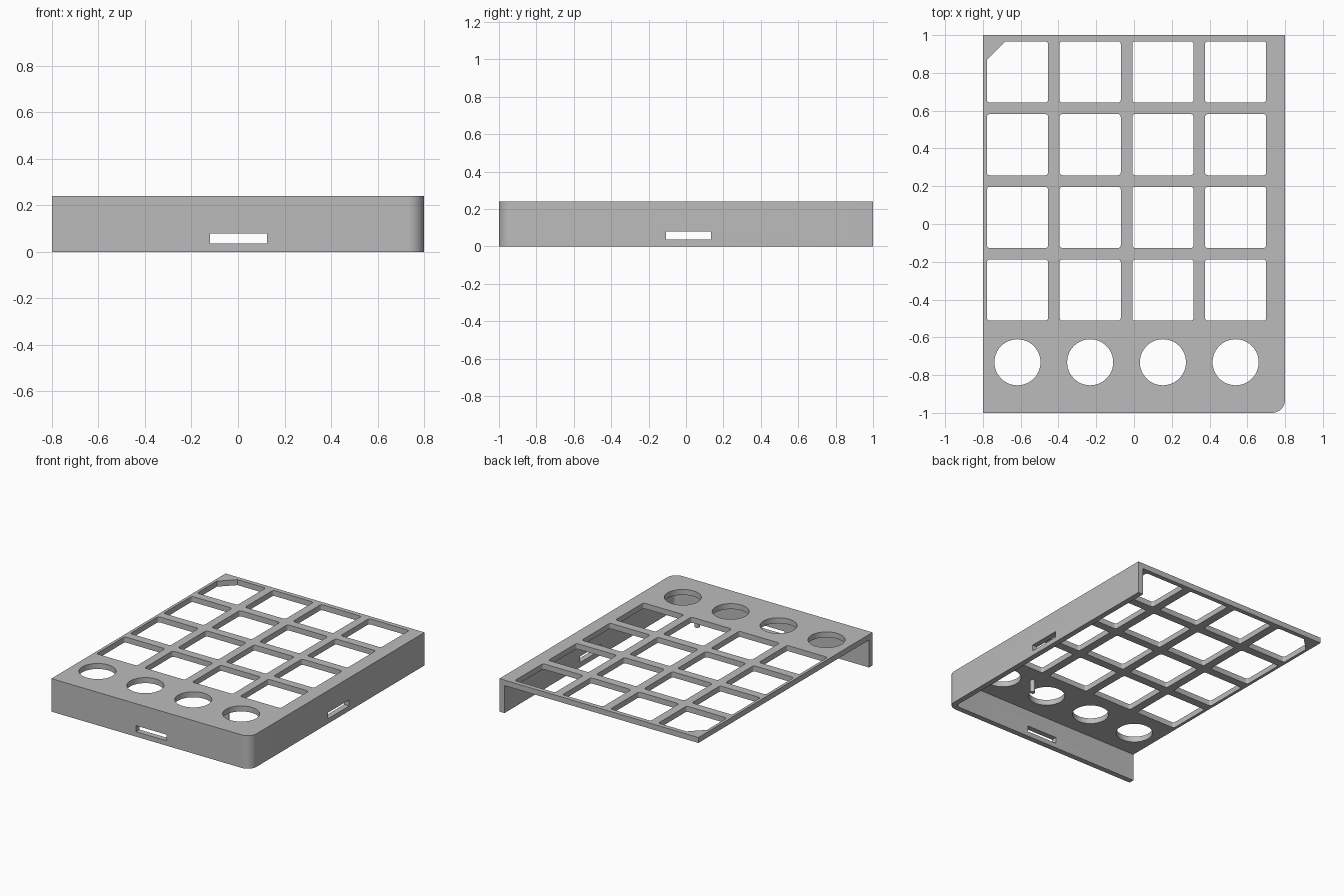
import bpy, bmesh, math
from mathutils import Vector

cube = bpy.data.objects.get("Cube")
if cube:
    bpy.data.objects.remove(cube, do_unlink=True)

W, D, H = 0.8, 1.0, 0.24      # half width, half depth, height
WALL = 0.04                   # wall and plate thickness
PITCH, KEY = 0.385, 0.162     # key spacing, half key opening

grey = bpy.data.materials.new("case_grey")
grey.diffuse_color = (0.5, 0.5, 0.5, 1)
grey.use_nodes = True
grey.node_tree.nodes["Principled BSDF"].inputs["Base Color"].default_value = (0.5, 0.5, 0.5, 1)


def outline(x0, x1, y0, y1, radii, steps=6):
    """Rectangle with one radius per corner, counter-clockwise from lower left."""
    corners = [(x0, y0, 1, 1), (x1, y0, -1, 1), (x1, y1, -1, -1), (x0, y1, 1, -1)]
    pts = []
    for i, ((x, y, sx, sy), r) in enumerate(zip(corners, radii)):
        if r == 0:
            pts.append((x, y))
            continue
        for k in range(steps + 1):
            a = math.pi + (i + k / steps) * math.pi / 2
            pts.append((x + sx * r + r * math.cos(a), y + sy * r + r * math.sin(a)))
    return pts


def circle(x, y, r, n):
    return [(x + r * math.cos(a), y + r * math.sin(a))
            for a in (math.tau * k / n for k in range(n))]


def prisms(name, outlines, z0, z1):
    """One object made of upright prisms over the given outlines."""
    bm = bmesh.new()
    for pts in outlines:
        face = bm.faces.new([bm.verts.new((x, y, z0)) for x, y in pts])
        up = bmesh.ops.extrude_face_region(bm, geom=[face])["geom"]
        bmesh.ops.translate(bm, vec=Vector((0, 0, z1 - z0)),
                            verts=[v for v in up if isinstance(v, bmesh.types.BMVert)])
    bmesh.ops.recalc_face_normals(bm, faces=bm.faces)
    mesh = bpy.data.meshes.new(name)
    bm.to_mesh(mesh)
    bm.free()
    mesh.materials.append(grey)
    ob = bpy.data.objects.new(name, mesh)
    bpy.context.collection.objects.link(ob)
    return ob


def cut(target, cutter):
    cutter.hide_render = True
    mod = target.modifiers.new("cut", "BOOLEAN")
    mod.operation, mod.solver, mod.object = "DIFFERENCE", "EXACT", cutter
    bpy.context.view_layer.objects.active = target
    bpy.ops.object.modifier_apply(modifier=mod.name)
    bpy.data.objects.remove(cutter, do_unlink=True)


def smooth(ob):
    bpy.ops.object.select_all(action="DESELECT")
    ob.select_set(True)
    bpy.context.view_layer.objects.active = ob
    bpy.ops.object.shade_smooth_by_angle(angle=math.radians(30))


# Case: top plate with a front and a left wall, open on the other two sides
case = prisms("case", [outline(-W, W, -D, D, (0, 0.07, 0, 0), 12)], 0, H)
cut(case, prisms("cavity", [outline(-W - 0.1, W - WALL, -D + WALL, D + 0.1,
                                    (0, 0.03, 0, 0), 10)], -0.1, H - WALL))

# Key openings; the back right one has a bevelled corner
columns = [-0.617 + PITCH * i for i in range(4)]
rows = [-0.35 + PITCH * j for j in range(4)]
openings = []
for i, x in enumerate(columns):
    for j, y in enumerate(rows):
        pts = outline(x - KEY, x + KEY, y - KEY, y + KEY, (0.015,) * 4, 4)
        if (i, j) == (0, 3):
            pts = pts[:15] + [(x - KEY + 0.098, y + KEY), (x - KEY, y + KEY - 0.098)]
        openings.append(pts)

# Round knob openings
openings += [circle(x, -0.732, 0.122, 48) for x in columns]
cut(case, prisms("openings", openings, 0.1, H + 0.1))

# Slots through the walls
cut(case, prisms("front_slot", [outline(-0.12, 0.124, -D - 0.1, -D + 0.1, (0,) * 4)], 0.036, 0.08))
cut(case, prisms("side_slot", [outline(W - 0.1, W + 0.1, -0.108, 0.134, (0,) * 4)], 0.036, 0.08))
smooth(case)

# Small peg below the plate
smooth(prisms("peg", [circle(0.356, -0.637, 0.017, 20)], 0.11, H - WALL / 2))
